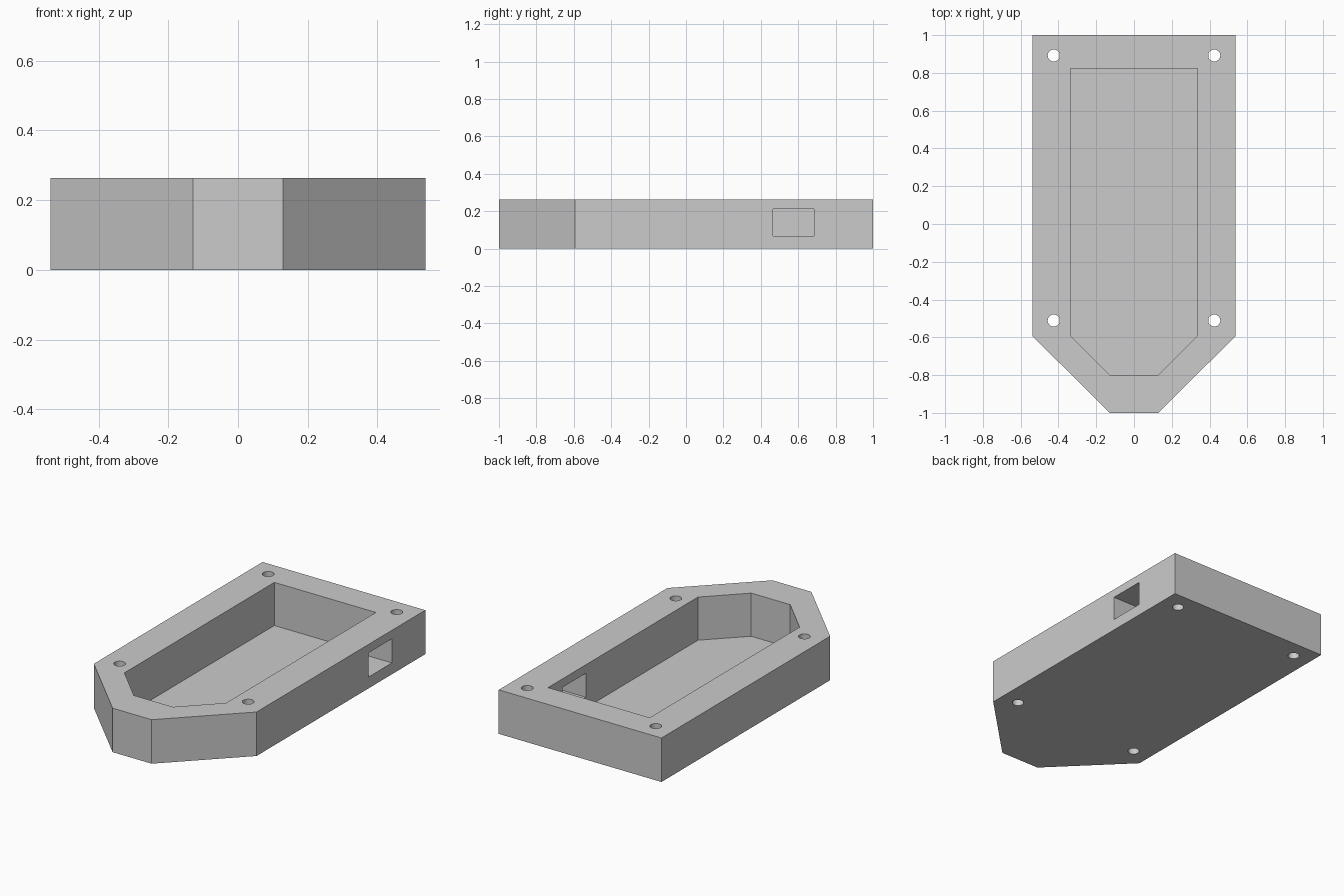
import bpy
import bmesh
from mathutils import Matrix

HEIGHT = 0.263
FLOOR = 0.005

cube = bpy.data.objects.get("Cube")
if cube:
    bpy.data.objects.remove(cube, do_unlink=True)

grey = bpy.data.materials.new("light_grey")
grey.use_nodes = True
colour = (0.6, 0.6, 0.6, 1)
grey.diffuse_color = colour
grey.node_tree.nodes["Principled BSDF"].inputs["Base Color"].default_value = colour


def finish(name, bm):
    bmesh.ops.recalc_face_normals(bm, faces=bm.faces)
    mesh = bpy.data.meshes.new(name)
    bm.to_mesh(mesh)
    bm.free()
    mesh.materials.append(grey)
    obj = bpy.data.objects.new(name, mesh)
    bpy.context.collection.objects.link(obj)
    return obj


def tapered_prism(name, half_width, back, nose, z0, z1):
    """Rectangle with a chamfered nose, extruded upward."""
    half = [(half_width, back), (half_width, -0.593), (0.129, nose)]
    outline = half + [(-x, y) for x, y in reversed(half)]
    bm = bmesh.new()
    face = bm.faces.new([bm.verts.new((x, y, z0)) for x, y in outline])
    top = bmesh.ops.extrude_face_region(bm, geom=[face])["geom"]
    verts = [v for v in top if isinstance(v, bmesh.types.BMVert)]
    bmesh.ops.translate(bm, verts=verts, vec=(0, 0, z1 - z0))
    return finish(name, bm)


def cut(target, cutter):
    mod = target.modifiers.new(cutter.name, "BOOLEAN")
    mod.operation = "DIFFERENCE"
    mod.solver = "EXACT"
    mod.object = cutter
    bpy.context.view_layer.objects.active = target
    bpy.ops.object.modifier_apply(modifier=mod.name)
    bpy.data.objects.remove(cutter, do_unlink=True)


# Tray body with its open pocket
tray = tapered_prism("tray_body", 0.538, 1, -1, 0, HEIGHT)
cut(tray, tapered_prism("pocket_cutter", 0.336, 0.823, -0.8, FLOOR, HEIGHT + 0.1))

# Four screw holes through the rim
bm = bmesh.new()
for x in (-0.425, 0.425):
    for y in (-0.511, 0.892):
        bmesh.ops.create_cone(bm, cap_ends=True, segments=32, radius1=0.032,
                              radius2=0.032, depth=1,
                              matrix=Matrix.Translation((x, y, 0)))
cut(tray, finish("screw_hole_cutter", bm))

# Cable window through the left wall
bm = bmesh.new()
bmesh.ops.create_cube(bm, size=1, matrix=Matrix.Translation((0.45, 0.575, 0.14))
                      @ Matrix.Diagonal((0.4, 0.22, 0.144, 1)))
cut(tray, finish("window_cutter", bm))

# Crisp edges, smooth hole walls
tray.select_set(True)
bpy.context.view_layer.objects.active = tray
bpy.ops.object.shade_smooth_by_angle(angle=0.5)
